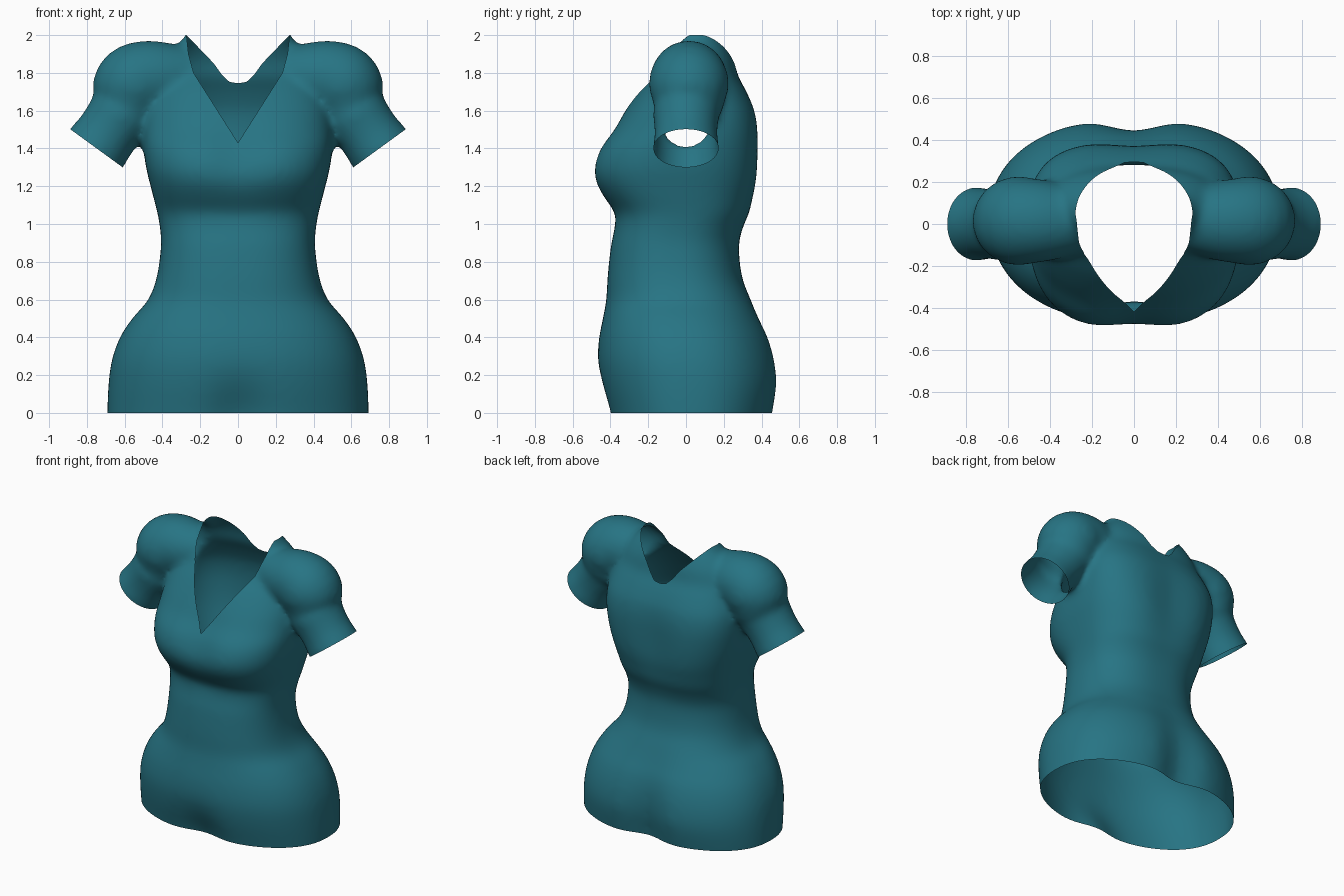
import bpy, bmesh, math
from mathutils import Vector

cube = bpy.data.objects.get("Cube")
if cube:
    bpy.data.objects.remove(cube, do_unlink=True)


def make_material(name, colour):
    mat = bpy.data.materials.new(name)
    mat.use_nodes = True
    mat.diffuse_color = colour
    mat.node_tree.nodes["Principled BSDF"].inputs["Base Color"].default_value = colour
    return mat


fabric = make_material("teal_fabric", (0.02, 0.175, 0.23, 1))
marker = make_material("cut_marker", (1, 1, 1, 1))


def loft(bm, rings):
    """Skin closed rings of points and cap both ends."""
    loops = [[bm.verts.new(p) for p in ring] for ring in rings]
    for a, b in zip(loops, loops[1:]):
        for i in range(len(a)):
            j = (i + 1) % len(a)
            bm.faces.new((a[i], a[j], b[j], b[i]))
    bm.faces.new(loops[0][::-1])
    bm.faces.new(loops[-1])


def finish(bm, name):
    bmesh.ops.recalc_face_normals(bm, faces=bm.faces)
    mesh = bpy.data.meshes.new(name)
    bm.to_mesh(mesh)
    bm.free()
    obj = bpy.data.objects.new(name, mesh)
    bpy.context.collection.objects.link(obj)
    return obj


def smooth_rows(rows, steps=4):
    """Pass a smooth curve through the rows of a profile."""
    padded = [Vector(r) for r in [rows[0], *rows, rows[-1]]]
    result = []
    for a, b, c, d in zip(padded, padded[1:], padded[2:], padded[3:]):
        for k in range(steps):
            t = k / steps
            result.append(b + (c - a) * (t / 2) + (a * 2 - b * 5 + c * 4 - d) * (t * t / 2)
                          + (b * 3 - a - c * 3 + d) * (t ** 3 / 2))
    return result + [padded[-1]]


def bump(value, centre, spread):
    return math.exp(-((value - centre) / spread) ** 2)


def power(value, exponent):
    return math.copysign(abs(value) ** exponent, value)


def torso_ring(z, width, front, back, count=80):
    """Squarish oval with soft hollows down the middle of front and back."""
    ring = []
    front_dent = 0.14 * bump(z, -0.05, 0.2) + 0.08 * bump(z, 1.4, 0.2)
    back_dent = 0.14 * bump(z, 0, 0.45) + 0.06 * bump(z, 1.35, 0.3)
    front_curve = 0.88 - 0.12 * bump(z, 1.2, 0.5)
    back_curve = 0.88 - 0.22 * bump(z, 1.45, 0.4)
    for i in range(count):
        a = math.tau * i / count
        curve, dent = (back_curve, back_dent) if i < count / 2 else (front_curve, front_dent)
        x = width * power(math.cos(a), curve)
        y = (back - front) / 2 + (back + front) / 2 * power(math.sin(a), curve)
        ring.append((x, y * (1 - dent * bump(x, 0, 0.15)), z))
    return ring


# Torso: height, half width, front depth, back depth
torso = [
    (-0.1, 0.69, 0.40, 0.46), (0, 0.692, 0.42, 0.48), (0.15, 0.686, 0.455, 0.502),
    (0.28, 0.668, 0.47, 0.488), (0.4, 0.625, 0.46, 0.45), (0.5, 0.56, 0.44, 0.398),
    (0.6, 0.475, 0.422, 0.35), (0.72, 0.43, 0.415, 0.30), (0.88, 0.408, 0.398, 0.282),
    (0.98, 0.413, 0.378, 0.305), (1.06, 0.427, 0.38, 0.342), (1.15, 0.45, 0.445, 0.367),
    (1.22, 0.468, 0.488, 0.383), (1.3, 0.487, 0.503, 0.39), (1.4, 0.5, 0.472, 0.392),
    (1.5, 0.503, 0.395, 0.388), (1.6, 0.495, 0.33, 0.37), (1.7, 0.465, 0.257, 0.325),
    (1.78, 0.43, 0.185, 0.28), (1.86, 0.39, 0.13, 0.26), (1.93, 0.34, 0.10, 0.23),
    (2.0, 0.278, 0.09, 0.195), (2.1, 0.25, 0.07, 0.18),
]
bm = bmesh.new()
loft(bm, [torso_ring(*row) for row in smooth_rows(torso)])

# Sleeves: centre x, centre height, radius along a bent arm
sleeve = smooth_rows([
    (0.2, 1.80, 0.13), (0.36, 1.78, 0.182), (0.49, 1.768, 0.204), (0.56, 1.725, 0.212),
    (0.60, 1.615, 0.182), (0.685, 1.49, 0.167), (0.75, 1.40, 0.175), (0.83, 1.29, 0.182),
])
for side in (1, -1):
    rings = []
    for i, (x, z, r) in enumerate(sleeve):
        before, after = sleeve[max(i - 1, 0)], sleeve[min(i + 1, len(sleeve) - 1)]
        along = Vector((after[0] - before[0], 0, after[1] - before[1])).normalized()
        across = Vector((-along.z, 0, along.x))
        centre = Vector((x, 0.015 if z > 1.6 else 0, z))
        ring = []
        for k in range(40):
            a = math.tau * k / 40
            p = centre + across * r * math.cos(a) + Vector((0, r * math.sin(a), 0))
            ring.append((p.x * side, p.y, p.z))
        rings.append(ring)
    loft(bm, rings)
shirt = finish(bm, "shirt")


def apply_modifiers(obj):
    bpy.context.view_layer.update()
    graph = bpy.context.evaluated_depsgraph_get()
    mesh = bpy.data.meshes.new_from_object(obj.evaluated_get(graph))
    obj.modifiers.clear()
    old, obj.data = obj.data, mesh
    bpy.data.meshes.remove(old)


# Blend torso and sleeves into one soft garment
remesh = shirt.modifiers.new("blend", "REMESH")
remesh.mode = "VOXEL"
remesh.voxel_size = 0.017
soften = shirt.modifiers.new("soften", "SMOOTH")
soften.factor = 0.5
soften.iterations = 22
apply_modifiers(shirt)
shirt.data.materials.clear()
shirt.data.materials.append(fabric)
shirt.data.materials.append(marker)


def prism_cutter(name, outline, y0, y1):
    """Outline in x and z, extruded in depth, faces marked for removal."""
    bm = bmesh.new()
    loft(bm, [[(x, y, z) for x, z in outline] for y in (y0, y1)])
    for face in bm.faces:
        face.material_index = 1
    cutter = finish(bm, name)
    cutter.data.materials.append(fabric)
    cutter.data.materials.append(marker)
    cutter.hide_render = True
    return cutter


def mirrored(half):
    return half + [(-x, z) for x, z in reversed(half) if x > 0]


# Openings: hem, V neck, scooped back neck and sleeve ends
v_neck = [(0, 1.43), (0.235, 1.8), (0.262, 1.9), (0.273, 2.0), (0.6, 2.002), (0.6, 2.4)]
back_neck = [(0, 1.745), (0.045, 1.752), (0.085, 1.79), (0.13, 1.852), (0.2, 1.925),
             (0.273, 2.0), (0.6, 2.002), (0.6, 2.4)]
cutters = [
    prism_cutter("hem_cutter", [(-1, -0.5), (1, -0.5), (1, 0), (-1, 0)], -1, 1),
    prism_cutter("front_neck_cutter", mirrored(v_neck), -1, 0.051),
    prism_cutter("back_neck_cutter", mirrored(back_neck), 0.05, 1),
]
for side in (1, -1):
    cuff = [(0.55, 1.256), (0.96, 1.554), (1.12, 1.33), (0.71, 1.03)]
    cutters.append(prism_cutter("cuff_cutter", [(x * side, z) for x, z in cuff], -0.5, 0.5))
for cutter in cutters:
    cut = shirt.modifiers.new("opening", "BOOLEAN")
    cut.operation = "DIFFERENCE"
    cut.solver = "EXACT"
    cut.object = cutter
apply_modifiers(shirt)
for cutter in cutters:
    bpy.data.objects.remove(cutter, do_unlink=True)

# Remove the cut caps so that the garment is an open cloth shell
bm = bmesh.new()
bm.from_mesh(shirt.data)
caps = [f for f in bm.faces if f.material_index == 1]
bmesh.ops.delete(bm, geom=caps, context="FACES")
for face in bm.faces:
    face.smooth = True
bm.to_mesh(shirt.data)
bm.free()
shirt.data.materials.clear()
shirt.data.materials.append(fabric)
bpy.data.materials.remove(marker)
